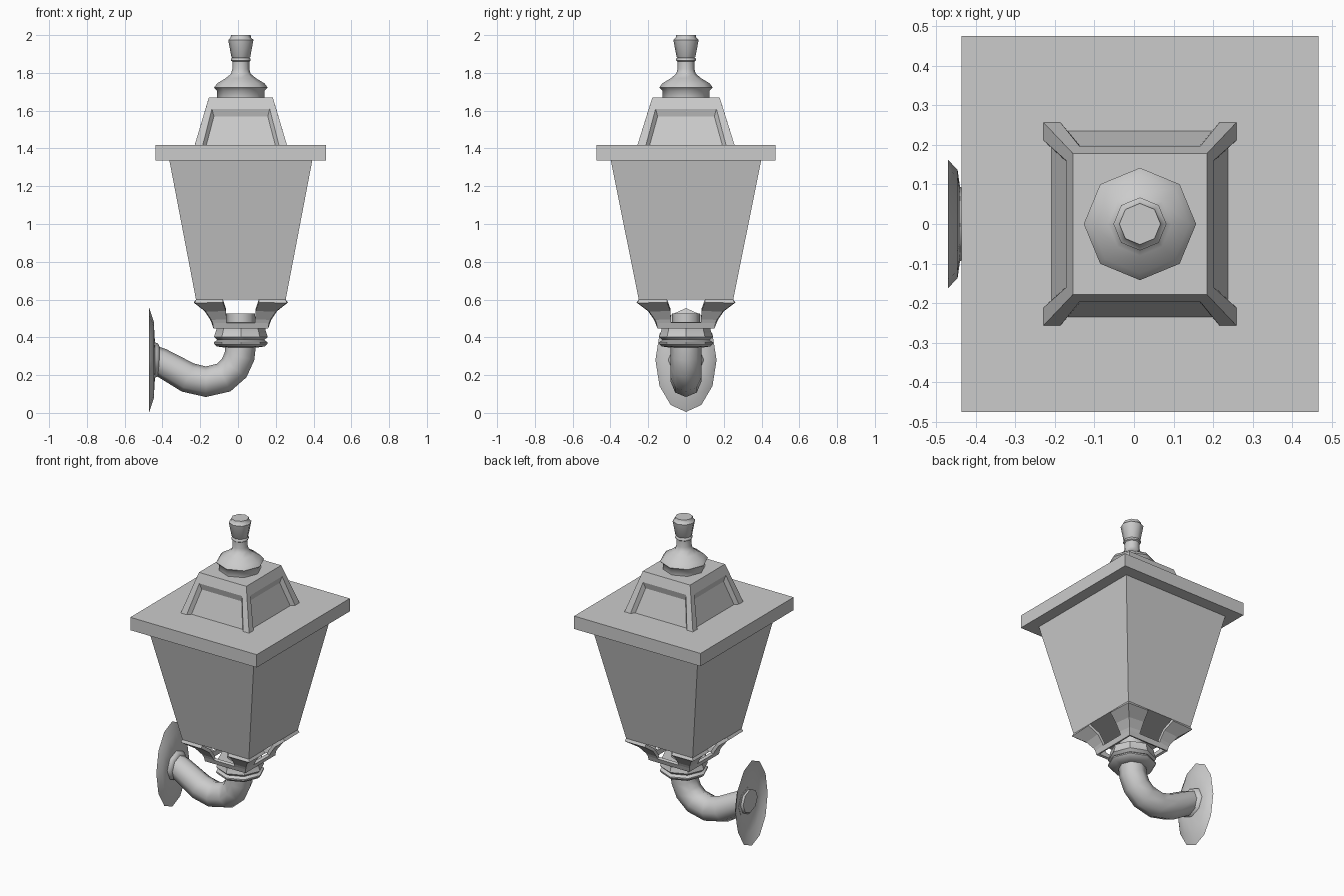
import bpy, bmesh, math
from mathutils import Vector, Matrix

if "Cube" in bpy.data.objects:
    bpy.data.objects.remove(bpy.data.objects["Cube"])

CX = 0.015      # lantern axis
SX = 0.95       # lantern is slightly narrower in x than in y


def finish(name, bm, smooth=None):
    bmesh.ops.remove_doubles(bm, verts=bm.verts, dist=1e-5)
    bmesh.ops.recalc_face_normals(bm, faces=bm.faces)
    me = bpy.data.meshes.new(name)
    bm.to_mesh(me)
    bm.free()
    ob = bpy.data.objects.new(name, me)
    bpy.context.collection.objects.link(ob)
    if smooth:
        me.polygons.foreach_set("use_smooth", [True] * len(me.polygons))
        me.set_sharp_from_angle(angle=math.radians(smooth))
    return ob


def loft(name, rings, smooth=None, caps=(True, True)):
    """Skin a list of equal-length closed point rings."""
    bm = bmesh.new()
    rv = [[bm.verts.new(p) for p in r] for r in rings]
    n = len(rv[0])
    for a, b in zip(rv, rv[1:]):
        for i in range(n):
            j = (i + 1) % n
            bm.faces.new((a[i], a[j], b[j], b[i]))
    if caps[0]:
        bm.faces.new(rv[0])
    if caps[1]:
        bm.faces.new(rv[-1])
    return finish(name, bm, smooth)


def square(h, z):
    return [(CX + sx * h * SX, sy * h, z) for sx, sy in ((-1, -1), (1, -1), (1, 1), (-1, 1))]


def lathe(name, profile, n=8, smooth=50):
    rings = [[(CX + r * math.cos(2 * math.pi * i / n), r * math.sin(2 * math.pi * i / n), z)
              for i in range(n)] for r, z in profile]
    return loft(name, rings, smooth)


def four_sided(name, build_side, cap=None):
    """Repeat one side, given as (sideways, outward, z), around the axis."""
    bm = bmesh.new()
    for k in range(4):
        m = Matrix.Translation((CX, 0, 0)) @ Matrix.Diagonal((SX, 1, 1, 1)) @ Matrix.Rotation(k * math.pi / 2, 4, 'Z')
        for face in build_side():
            bm.faces.new([bm.verts.new(m @ Vector((u, -d, z))) for u, d, z in face])
    if cap:
        bm.faces.new([bm.verts.new(p) for p in cap])
    return finish(name, bm)


def mirrored(face):
    return [face, [(-u, d, z) for u, d, z in reversed(face)]]


# Lantern body and eave slab
loft("lantern_body", [square(0.25, 0.60), square(0.398, 1.336)])
loft("eave_slab", [square(0.475, 1.335), square(0.475, 1.418)])


# Roof with a recessed panel on each side
def roof_side():
    A, B = (0.257, 0.257, 1.418), (0.178, 0.178, 1.67)
    C, D = (0.212, 0.257, 1.418), (0.161, 0.197, 1.61)
    E, F = (0.192, 0.235, 1.418), (0.150, 0.187, 1.57)
    flip = lambda p: (-p[0], p[1], p[2])
    faces = mirrored([A, C, D, B]) + mirrored([C, E, F, D])
    for p, q in ((B, D), (D, F), (F, E)):
        faces.append([p, q, flip(q), flip(p)])
    return faces


four_sided("roof", roof_side, cap=square(0.178, 1.67))

# Finial
lathe("finial", [(0.125, 1.665), (0.125, 1.705), (0.142, 1.722), (0.125, 1.745), (0.08, 1.772),
                 (0.052, 1.795), (0.045, 1.82), (0.045, 1.86), (0.052, 1.865), (0.052, 1.875),
                 (0.046, 1.88), (0.050, 1.885), (0.067, 1.975), (0.055, 1.985), (0.052, 2.0)])


# Flared cradle with an open window on each side
def cradle_side():
    levels = [(0.60, 0.25, 0.10), (0.553, 0.187, 0.083), (0.505, 0.153, 0.08), (0.482, 0.143, 0.08)]
    faces = []
    for (z0, h0, w0), (z1, h1, w1) in zip(levels, levels[1:]):
        faces += mirrored([(h0, h0, z0), (w0, h0, z0), (w1, h1, z1), (h1, h1, z1)])
    z, h, w = levels[-1]
    b = (0.138, 0.138, 0.452)
    faces.append([(h, h, z), (w, h, z), (-w, h, z), (-h, h, z), (-b[0], b[1], b[2]), b])
    return faces


cradle = four_sided("cradle", cradle_side)
mod = cradle.modifiers.new("thickness", 'SOLIDIFY')
mod.thickness = 0.02
mod.offset = -1

# Collar and stub inside the cradle
lathe("collar", [(0.08, 0.345), (0.128, 0.352), (0.142, 0.366), (0.142, 0.374), (0.125, 0.386),
                 (0.142, 0.402), (0.138, 0.415), (0.13, 0.44), (0.13, 0.455)], smooth=40)
lathe("stub", [(0.075, 0.44), (0.075, 0.525)])

# Curved arm: eight-sided tube swept in the xz plane
path = [(-0.46, 0.29), (-0.415, 0.272), (-0.265, 0.187), (-0.17, 0.165), (-0.075, 0.187),
        (-0.02, 0.237), (0.008, 0.30), (0.015, 0.37)]
rings = []
for i, (x, z) in enumerate(path):
    p, q = path[max(i - 1, 0)], path[min(i + 1, len(path) - 1)]
    t = Vector((q[0] - p[0], q[1] - p[1])).normalized()
    if i == 0:
        t = Vector((1, 0))
    r = 0.074 if i < 2 else 0.081
    rings.append([(x - t.y * r * math.cos(a), r * math.sin(a), z + t.x * r * math.cos(a))
                  for a in (k * math.pi / 4 for k in range(8))])
loft("arm", rings, smooth=50)


# Oval wall plate (open-backed dish) and boss
def oval(x, ry, rz, n=12):
    return [(x, ry * math.sin(2 * math.pi * i / n), 0.28 + rz * math.cos(2 * math.pi * i / n)) for i in range(n)]


loft("wall_plate", [oval(-0.47, 0.162, 0.275), oval(-0.446, 0.137, 0.205), oval(-0.440, 0.095, 0.10)],
     smooth=40, caps=(False, True))
loft("plate_boss", [oval(-0.442, 0.095, 0.095, 8), oval(-0.425, 0.088, 0.088, 8), oval(-0.415, 0.07, 0.072, 8)], smooth=50)
